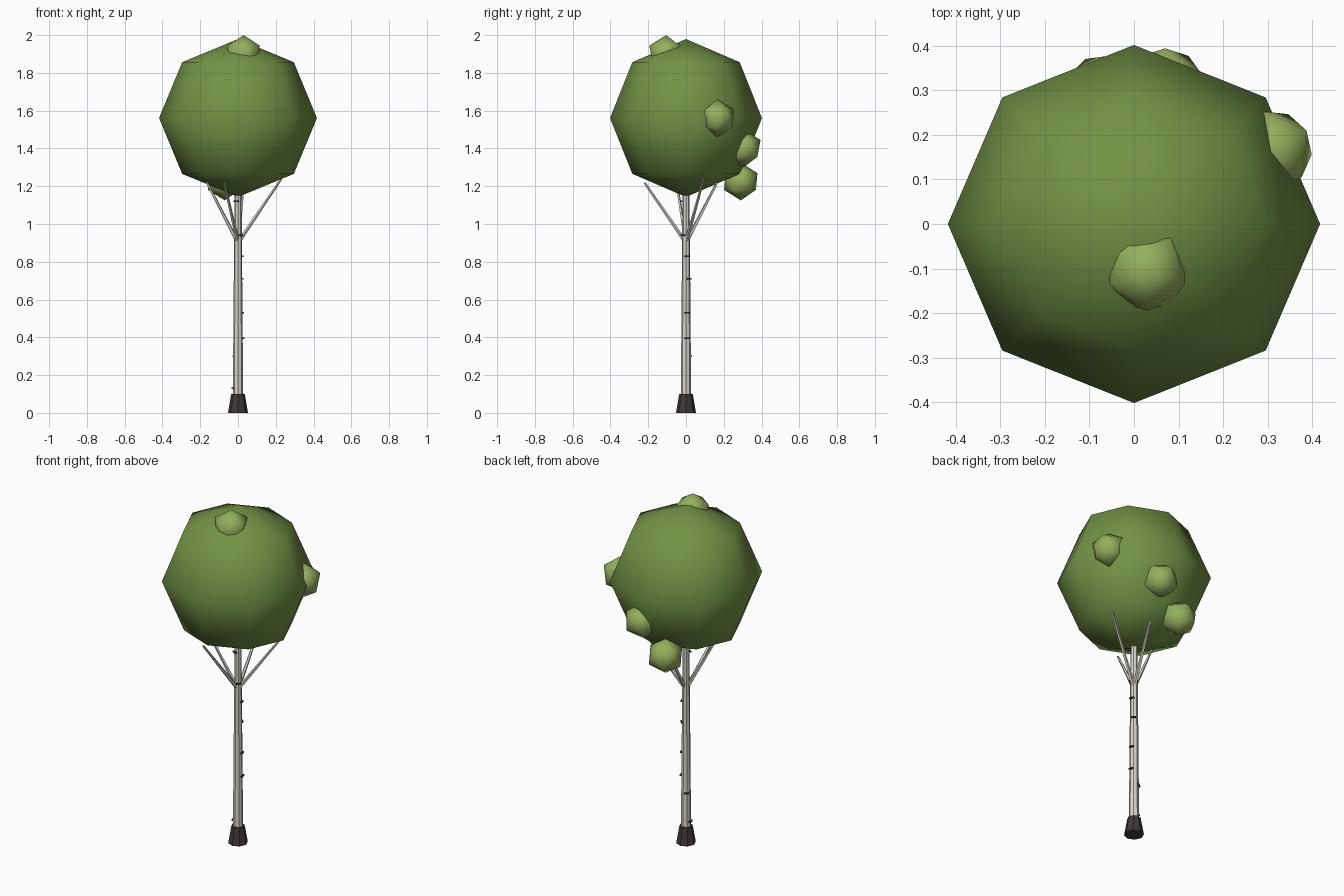
import bpy
from math import radians, cos, sin
from mathutils import Vector

if "Cube" in bpy.data.objects:
    bpy.data.objects.remove(bpy.data.objects["Cube"])


def material(name, r, g, b):
    m = bpy.data.materials.new(name)
    m.diffuse_color = (r, g, b, 1)
    m.use_nodes = True
    m.node_tree.nodes["Principled BSDF"].inputs["Base Color"].default_value = m.diffuse_color
    return m


LEAF = material("leaf", 0.17, 0.29, 0.06)
LEAF_LIGHT = material("leaf_light", 0.30, 0.43, 0.11)
BARK = material("bark", 0.70, 0.67, 0.62)
DARK = material("dark_bark", 0.05, 0.04, 0.04)


def finish(name, mat, smooth=False):
    ob = bpy.context.object
    ob.name = name
    ob.data.materials.append(mat)
    if smooth:
        bpy.ops.object.shade_smooth()
    return ob


def limb(name, a, b, r1, r2, sides, mat):
    """Tapered cylinder from a to b."""
    a, b = Vector(a), Vector(b)
    d = b - a
    bpy.ops.mesh.primitive_cone_add(vertices=sides, radius1=r1, radius2=r2, depth=d.length,
                                    location=(a + b) / 2,
                                    rotation=d.to_track_quat('Z', 'Y').to_euler())
    return finish(name, mat)


# Trunk and dark root flare
limb("trunk", (0, 0, 0.02), (0, 0, 1.25), 0.028, 0.018, 8, BARK)
limb("trunk_base", (0, 0, 0), (0, 0, 0.1), 0.053, 0.036, 8, DARK)

# Branches rising into the crown
tips = [(0.22, 0.09, 1.225), (0.03, 0.165, 1.22), (-0.165, -0.05, 1.22), (-0.07, -0.21, 1.205)]
root = Vector((0, 0, 0.9))
for i, t in enumerate(tips):
    end = root + (Vector(t) - root) * 1.04
    limb(f"branch_{i}", root, end, 0.011, 0.006, 5, BARK)

# Bark marks: (height, angle around trunk)
for i, (z, ang) in enumerate([(1.12, -120), (0.94, -50), (0.83, 15), (0.71, 45),
                              (0.53, 15), (0.395, 15), (0.3, 130), (0.13, 188)]):
    a = radians(ang)
    r = 0.028 - 0.008 * z
    bpy.ops.mesh.primitive_cube_add(size=1, location=(r * cos(a), r * sin(a), z), rotation=(0, 0, a))
    bpy.context.object.scale = (0.012, 0.026, 0.008)
    finish(f"bark_mark_{i}", DARK)

# Main crown
bpy.ops.mesh.primitive_uv_sphere_add(segments=8, ring_count=4, radius=1, location=(0, 0, 1.561))
bpy.context.object.scale = (0.418, 0.402, 0.418)
finish("crown", LEAF, True)

# Small leaf clumps: centre and turn about z
for i, (c, turn) in enumerate([((0.03, -0.105, 1.9), -90), ((0.31, 0.165, 1.56), 30),
                               ((0.07, 0.305, 1.4), 90), ((-0.07, 0.29, 1.225), 80)]):
    bpy.ops.mesh.primitive_ico_sphere_add(subdivisions=1, radius=0.1, location=c,
                                          rotation=(0, 0, radians(turn)))
    finish(f"leaf_clump_{i}", LEAF_LIGHT, True)
